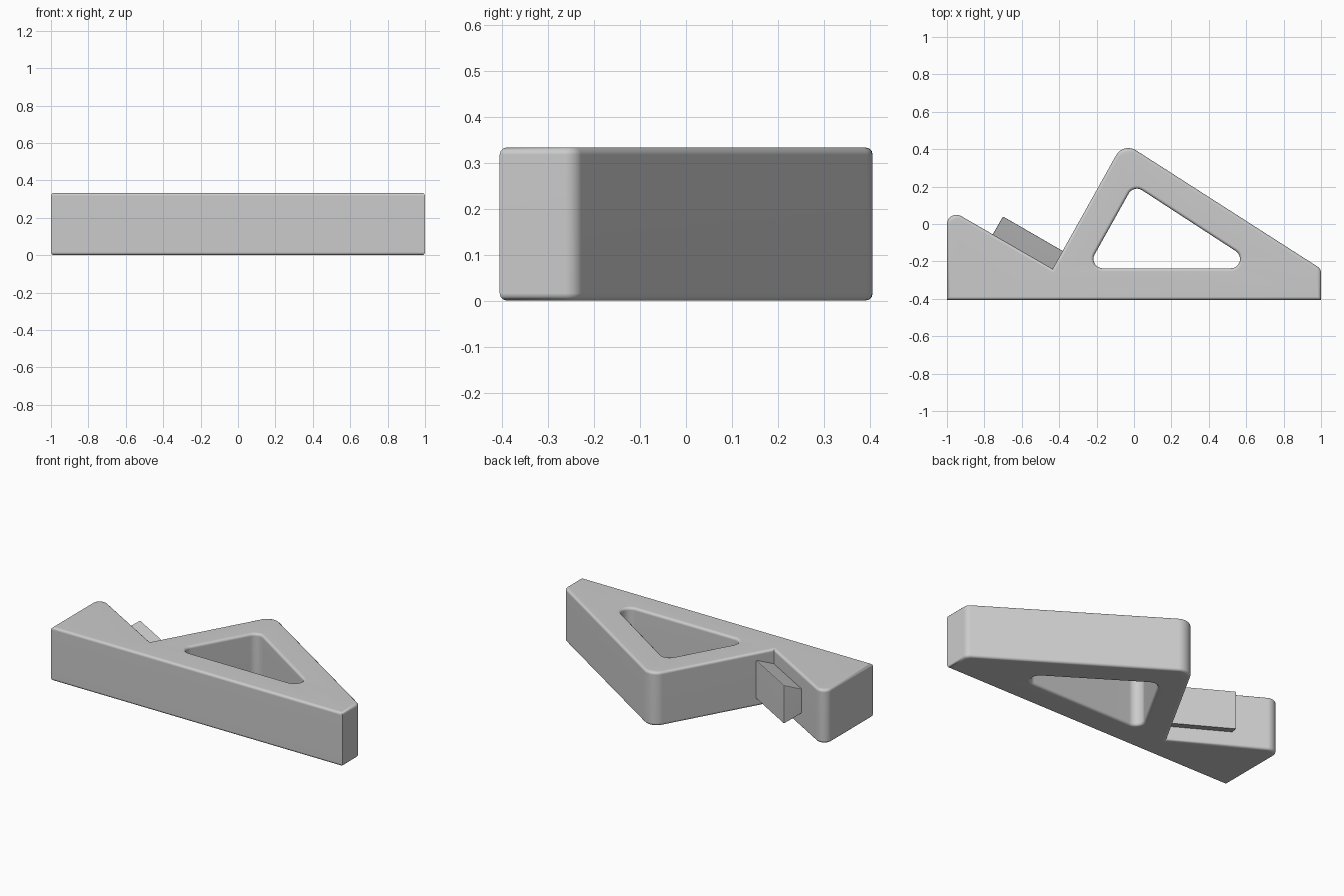
import bpy, bmesh, math
from mathutils import Vector

cube = bpy.data.objects.get("Cube")
if cube:
    bpy.data.objects.remove(cube, do_unlink=True)

HEIGHT = 0.333
RIM = 0.016
STEPS = 3

grey = bpy.data.materials.new("plain grey")
grey.use_nodes = True
colour = (0.6, 0.6, 0.6, 1)
grey.diffuse_color = colour
grey.node_tree.nodes["Principled BSDF"].inputs["Base Color"].default_value = colour


def rounded(corners, segments=8):
    """Turn (x, y, radius) corners into a loop with arcs."""
    loop = []
    for i, (x, y, r) in enumerate(corners):
        p = Vector((x, y))
        if not r:
            loop.append(p)
            continue
        a = (Vector(corners[i - 1][:2]) - p).normalized()
        b = (Vector(corners[(i + 1) % len(corners)][:2]) - p).normalized()
        half = a.angle(b) / 2
        centre = p + (a + b).normalized() * r / math.sin(half)
        start = p + a * r / math.tan(half) - centre
        end = p + b * r / math.tan(half) - centre
        sweep = start.angle(end)
        for s in range(segments + 1):
            t = s / segments
            loop.append(centre + (start * math.sin((1 - t) * sweep)
                                  + end * math.sin(t * sweep)) / math.sin(sweep))
    return loop


def offset(loop, d):
    """Move a loop to its left by d with mitred corners."""
    result = []
    for i, p in enumerate(loop):
        e1 = (p - loop[i - 1]).normalized()
        e2 = (loop[(i + 1) % len(loop)] - p).normalized()
        n1, n2 = Vector((-e1.y, e1.x)), Vector((-e2.y, e2.x))
        result.append(p + (n1 + n2) * d / (1 + n1.dot(n2)))
    return result


def finish(bm, name):
    bmesh.ops.recalc_face_normals(bm, faces=bm.faces)
    mesh = bpy.data.meshes.new(name)
    bm.to_mesh(mesh)
    bm.free()
    mesh.materials.append(grey)
    obj = bpy.data.objects.new(name, mesh)
    bpy.context.collection.objects.link(obj)
    bpy.ops.object.select_all(action='DESELECT')
    obj.select_set(True)
    bpy.context.view_layer.objects.active = obj
    bpy.ops.object.shade_smooth_by_angle(angle=math.radians(40))
    normals = obj.modifiers.new("flat caps", 'WEIGHTED_NORMAL')
    normals.keep_sharp = True
    return obj


# Body: counter-clockwise outline and clockwise window, both with soft rims
outline = rounded([(-1, -0.405, 0), (1, -0.405, 0), (1, -0.24, 0.04),
                   (-0.057, 0.437, 0.075), (-0.435, -0.24, 0), (-1, 0.086, 0.05)])
window = rounded([(-0.252, -0.237, 0.05), (-0.002, 0.21, 0.05), (0.686, -0.237, 0.05)])

levels = []
for s in range(STEPS + 1):
    a = s / STEPS * math.pi / 2
    levels.append((RIM * (1 - math.sin(a)), RIM * (1 - math.cos(a))))
levels += [(d, HEIGHT - z) for d, z in reversed(levels)]

bm = bmesh.new()
caps = ([], [])
for loop in (outline, window):
    rings = [[bm.verts.new((p.x, p.y, z)) for p in offset(loop, d)] for d, z in levels]
    n = len(loop)
    for low, high in zip(rings, rings[1:]):
        for i in range(n):
            j = (i + 1) % n
            bm.faces.new((low[i], low[j], high[j], high[i]))
    for edges, ring in zip(caps, (rings[0], rings[-1])):
        edges += [bm.edges.get((ring[i - 1], ring[i])) for i in range(n)]
for edges in caps:
    bmesh.ops.triangle_fill(bm, edges=edges, use_beauty=True)
finish(bm, "wedge_body")

# Dovetail tongue: narrow at the sloping face, wide outside
along = Vector((-0.866, 0.5, 0))
outward = Vector((0.5, 0.866, 0))
root = Vector((-0.435, -0.24, HEIGHT / 2))
section = [(-0.02, -0.068), (0.11, -0.12), (0.11, 0.12), (-0.02, 0.068)]
bm = bmesh.new()
ends = []
for length in (-0.02, 0.37):
    ends.append([bm.verts.new(root + along * length + outward * o + Vector((0, 0, z)))
                 for o, z in section])
for ring in ends:
    bm.faces.new(ring)
for i in range(4):
    bm.faces.new((ends[0][i - 1], ends[0][i], ends[1][i], ends[1][i - 1]))
bmesh.ops.recalc_face_normals(bm, faces=bm.faces)
bmesh.ops.bevel(bm, geom=bm.edges[:], offset=0.006, segments=2, profile=0.5,
                affect='EDGES')
finish(bm, "dovetail_tongue")
